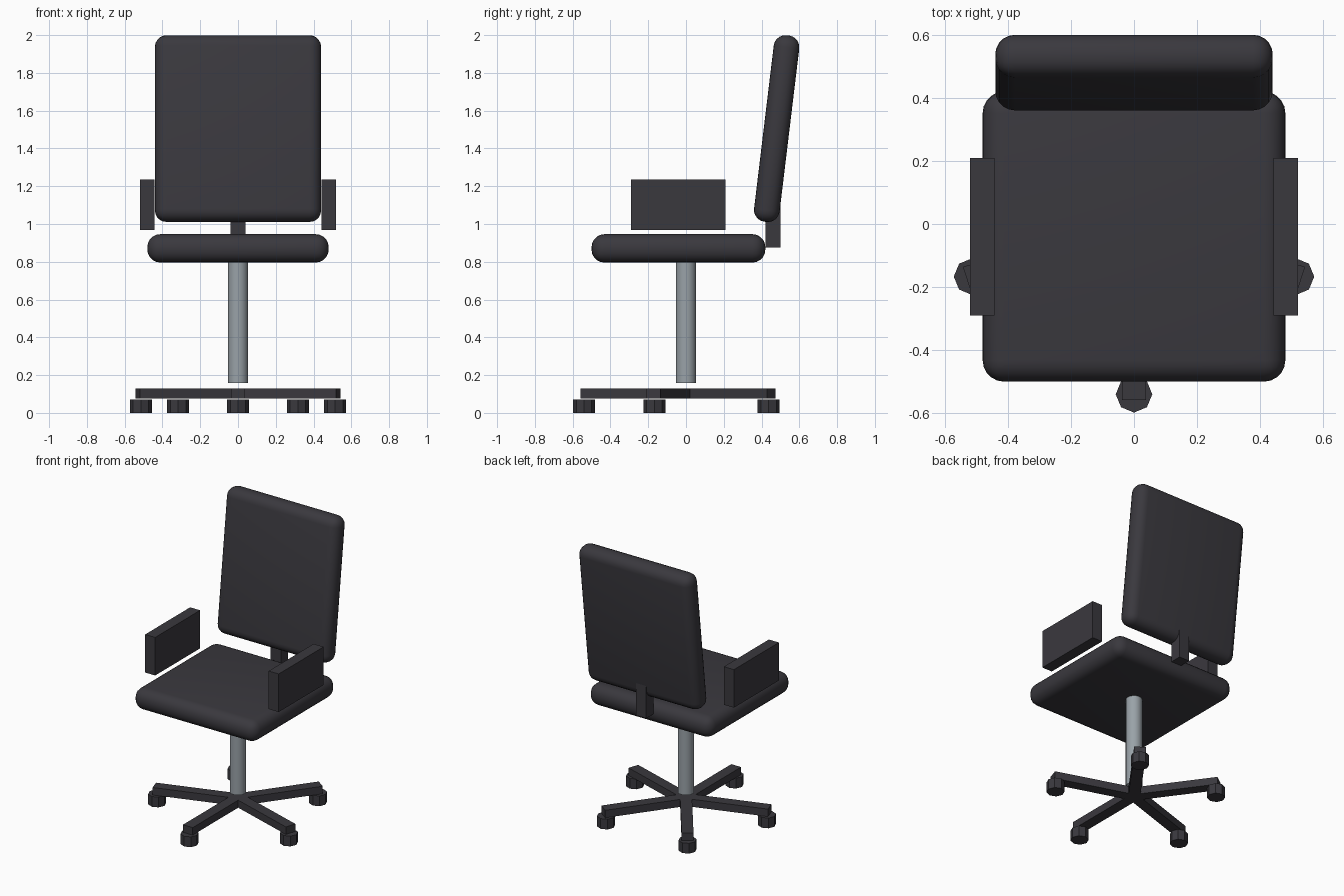
import bpy, bmesh, math
from mathutils import Matrix, Vector

if "Cube" in bpy.data.objects:
    bpy.data.objects.remove(bpy.data.objects["Cube"])


def material(name, rgb):
    m = bpy.data.materials.new(name)
    m.diffuse_color = (*rgb, 1)
    m.use_nodes = True
    m.node_tree.nodes["Principled BSDF"].inputs["Base Color"].default_value = m.diffuse_color
    return m


DARK = material("dark charcoal", (0.042, 0.040, 0.048))
STEEL = material("grey steel", (0.32, 0.36, 0.39))


def finish(name, bm, mat):
    me = bpy.data.meshes.new(name)
    bm.to_mesh(me)
    bm.free()
    me.materials.append(mat)
    ob = bpy.data.objects.new(name, me)
    bpy.context.collection.objects.link(ob)
    return ob


def box(name, lo, hi, mat=DARK, bevel=0.0):
    lo, hi = Vector(lo), Vector(hi)
    bm = bmesh.new()
    bmesh.ops.create_cube(bm, size=1, matrix=Matrix.Diagonal((*(hi - lo), 1)))
    ob = finish(name, bm, mat)
    ob.location = (lo + hi) / 2
    if bevel:
        mod = ob.modifiers.new("rounding", 'BEVEL')
        mod.width, mod.segments = bevel, 5
        for p in ob.data.polygons:
            p.use_smooth = True
    return ob


def cylinder(name, x, y, z0, z1, r, sides, mat, smooth=False):
    bm = bmesh.new()
    bmesh.ops.create_cone(bm, cap_ends=True, segments=sides, radius1=r, radius2=r,
                          depth=z1 - z0)
    if smooth:
        for f in bm.faces:
            f.smooth = len(f.verts) == 4
        for e in bm.edges:
            e.smooth = all(len(f.verts) == 4 for f in e.link_faces)
    ob = finish(name, bm, mat)
    ob.location = (x, y, (z0 + z1) / 2)
    return ob


# cushions
box("seat", (-0.48, -0.50, 0.796), (0.48, 0.42, 0.946), bevel=0.068)
back = box("backrest", (-0.44, 0.412, 1.008), (0.44, 0.548, 2.002), bevel=0.062)
back.rotation_euler.x = -0.12

# bracket joining seat and backrest
box("back_bracket", (-0.04, 0.42, 0.875), (0.04, 0.50, 1.12))

# armrests
for side, s in (("left", -1), ("right", 1)):
    xs = sorted((s * 0.442, s * 0.52))
    box(side + "_armrest", (xs[0], -0.29, 0.968), (xs[1], 0.21, 1.236))

# gas column
cylinder("column", 0, 0, 0.157, 0.82, 0.053, 16, STEEL, smooth=True)

# five-spoke base with casters
for i in range(5):
    a = math.radians(-90 + 72 * i)
    spoke = box(f"spoke_{i + 1}", (0, -0.038, 0.075), (0.558, 0.038, 0.128))
    spoke.location = (0.279 * math.cos(a), 0.279 * math.sin(a), 0.1015)
    spoke.rotation_euler.z = a
    cylinder(f"caster_{i + 1}", 0.54 * math.cos(a), 0.54 * math.sin(a),
             0, 0.072, 0.058, 8, DARK)
